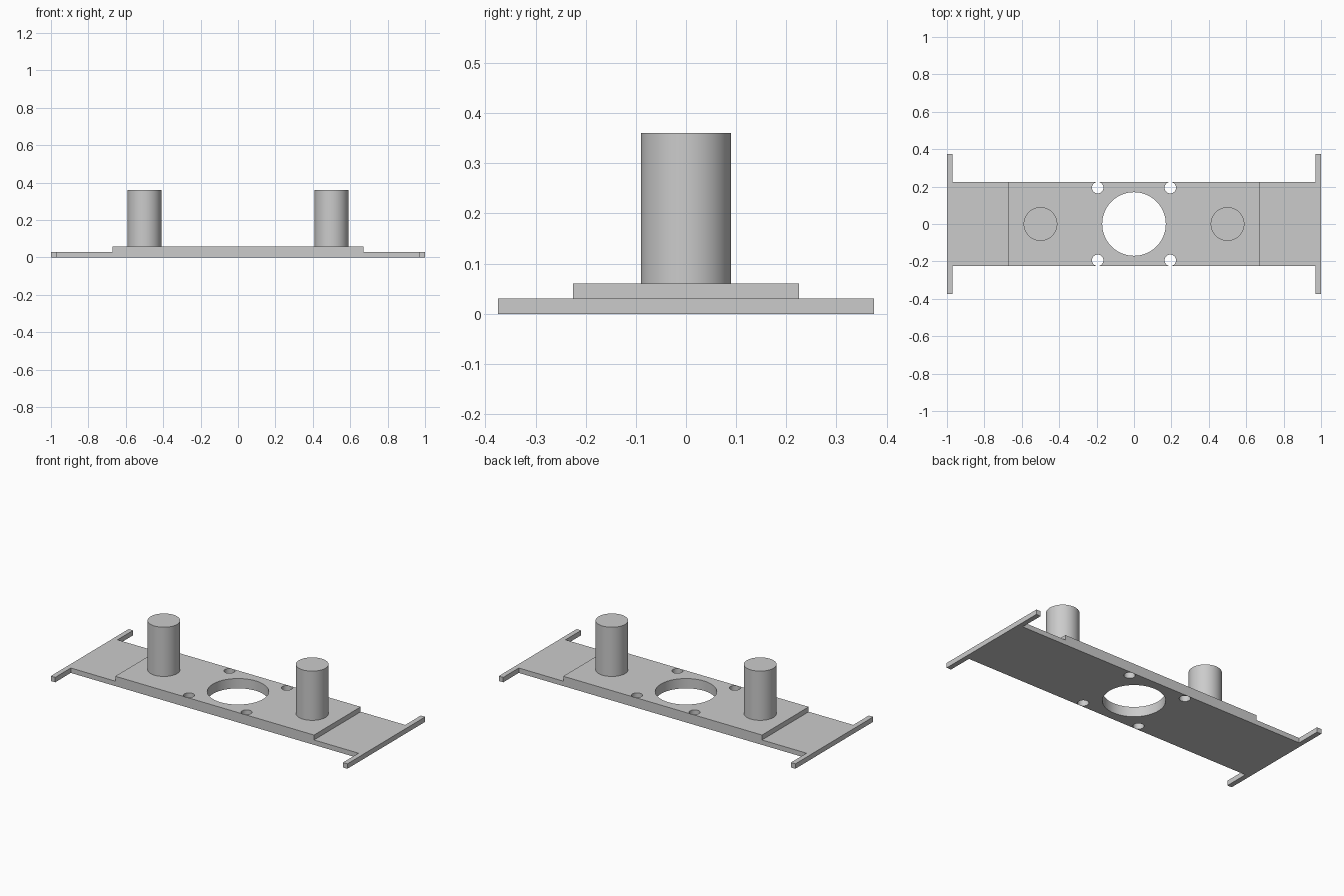
import bpy
import bmesh
import math

cube = bpy.data.objects.get("Cube")
if cube:
    bpy.data.objects.remove(cube, do_unlink=True)

grey = bpy.data.materials.new("plain grey")
grey.use_nodes = True
colour = (0.6, 0.6, 0.6, 1)
grey.diffuse_color = colour
grey.node_tree.nodes["Principled BSDF"].inputs["Base Color"].default_value = colour


def extruded(name, outline, depth):
    """Extrude a front (x, z) outline evenly either side of y = 0."""
    bm = bmesh.new()
    face = bm.faces.new([bm.verts.new((x, -depth / 2, z)) for x, z in outline])
    new = bmesh.ops.extrude_face_region(bm, geom=[face])["geom"]
    verts = [v for v in new if isinstance(v, bmesh.types.BMVert)]
    bmesh.ops.translate(bm, verts=verts, vec=(0, depth, 0))
    bmesh.ops.recalc_face_normals(bm, faces=bm.faces)
    mesh = bpy.data.meshes.new(name)
    bm.to_mesh(mesh)
    bm.free()
    obj = bpy.data.objects.new(name, mesh)
    bpy.context.collection.objects.link(obj)
    mesh.materials.append(grey)
    return obj


def cylinder(name, x, y, radius, bottom, top):
    bpy.ops.mesh.primitive_cylinder_add(
        vertices=64, radius=radius, depth=top - bottom,
        location=(x, y, (bottom + top) / 2))
    obj = bpy.context.object
    obj.name = name
    obj.data.materials.append(grey)
    return obj


def combine(target, other, operation):
    """Apply a boolean and discard the helper object."""
    mod = target.modifiers.new(operation.lower(), 'BOOLEAN')
    mod.operation = operation
    mod.solver = 'EXACT'
    mod.object = other
    bpy.context.view_layer.objects.active = target
    bpy.ops.object.modifier_apply(modifier=mod.name)
    bpy.data.objects.remove(other, do_unlink=True)


# Stepped mounting plate: thin ends, raised middle
half = [(1, 0), (1, 0.03), (0.67, 0.03), (0.67, 0.06)]
plate = extruded("mounting_plate", half + [(-x, z) for x, z in reversed(half)], 0.45)

# Cross bars at both ends
for s in (-1, 1):
    bar = extruded("end_bar", [(s * 0.97, 0), (s, 0), (s, 0.03), (s * 0.97, 0.03)], 0.75)
    combine(plate, bar, 'UNION')

# Central opening and four screw holes
combine(plate, cylinder("centre_cutter", 0, 0, 0.17, -0.1, 0.2), 'DIFFERENCE')
for sx in (-1, 1):
    for sy in (-1, 1):
        cutter = cylinder("screw_cutter", sx * 0.194, sy * 0.194, 0.0305, -0.1, 0.2)
        combine(plate, cutter, 'DIFFERENCE')

# Upright pegs
pegs = [cylinder(side + "_peg", x, 0, 0.09, 0.06, 0.36)
        for side, x in (("right", -0.5), ("left", 0.5))]

for obj in [plate] + pegs:
    bpy.ops.object.select_all(action='DESELECT')
    obj.select_set(True)
    bpy.context.view_layer.objects.active = obj
    bpy.ops.object.shade_smooth_by_angle(angle=math.radians(30))
